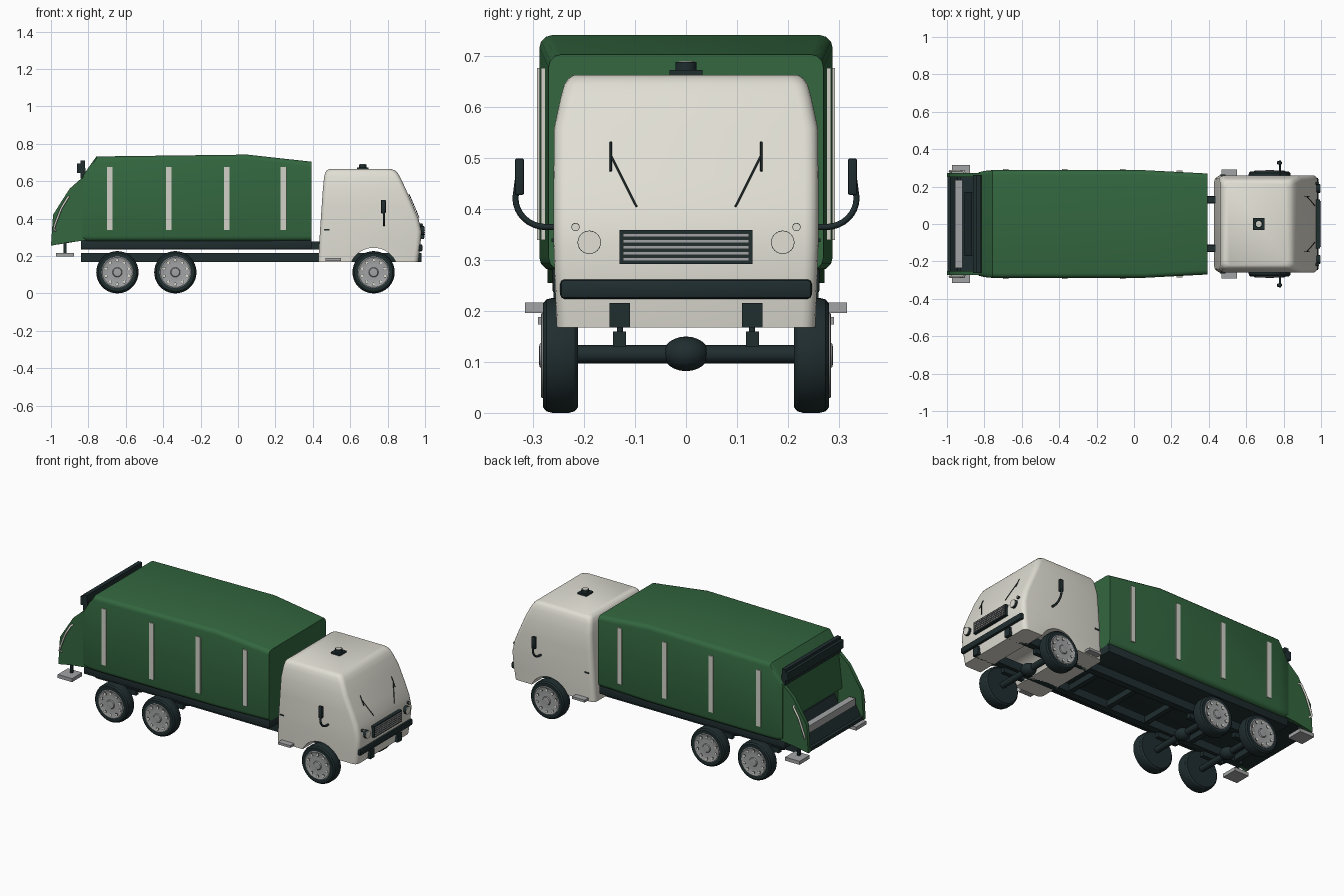
import bpy, bmesh, math
from mathutils import Vector, Matrix

if "Cube" in bpy.data.objects:
    bpy.data.objects.remove(bpy.data.objects["Cube"])


def mat(name, col):
    m = bpy.data.materials.new(name)
    m.diffuse_color = (*col, 1)
    m.use_nodes = True
    m.node_tree.nodes["Principled BSDF"].inputs["Base Color"].default_value = m.diffuse_color
    return m


GREEN = mat("body green", (0.033, 0.135, 0.050))
CREAM = mat("cab cream", (0.75, 0.735, 0.658))
DARK = mat("dark slate", (0.014, 0.026, 0.028))
STEEL = mat("steel grey", (0.365, 0.368, 0.375))
LIGHT = mat("light grey", (0.64, 0.64, 0.575))


def finish(name, bm, m):
    bmesh.ops.recalc_face_normals(bm, faces=bm.faces)
    me = bpy.data.meshes.new(name)
    bm.to_mesh(me)
    bm.free()
    me.materials.append(m)
    ob = bpy.data.objects.new(name, me)
    bpy.context.collection.objects.link(ob)
    return ob


def box(name, x, y, z, m, bevel=0):
    """Box from (min, max) ranges."""
    bm = bmesh.new()
    bmesh.ops.create_cube(bm, size=1)
    for v in bm.verts:
        v.co = [(r[0] + r[1]) / 2 + c * (r[1] - r[0]) for r, c in zip((x, y, z), v.co)]
    if bevel:
        bmesh.ops.bevel(bm, geom=bm.edges[:], offset=bevel, segments=2, affect='EDGES', profile=0.5)
    return finish(name, bm, m)


def loft(name, rings, m):
    """Skin closed rings and cap both ends."""
    bm = bmesh.new()
    vs = [[bm.verts.new(p) for p in r] for r in rings]
    n = len(vs[0])
    for a, b in zip(vs, vs[1:]):
        for i in range(n):
            bm.faces.new((a[i], a[(i + 1) % n], b[(i + 1) % n], b[i]))
    bm.faces.new(vs[0])
    bm.faces.new(vs[-1])
    return finish(name, bm, m)


def plate(name, pts, y0, y1, m):
    """Side profile (x, z) extruded across y."""
    return loft(name, [[(x, y, z) for x, z in pts] for y in (y0, y1)], m)


def round_rect(a0, a1, b0, b1, r, n=4):
    out = []
    for k, (ca, cb) in enumerate(((a1 - r, b1 - r), (a0 + r, b1 - r), (a0 + r, b0 + r), (a1 - r, b0 + r))):
        for i in range(n + 1):
            t = math.pi / 2 * (k + i / n)
            out.append((ca + r * math.cos(t), cb + r * math.sin(t)))
    return out


def rod(name, a, b, r, m, n=12):
    a, b = Vector(a), Vector(b)
    bm = bmesh.new()
    mx = Matrix.Translation((a + b) / 2) @ (b - a).to_track_quat('Z', 'Y').to_matrix().to_4x4()
    bmesh.ops.create_cone(bm, cap_ends=True, segments=n, radius1=r, radius2=r, depth=(b - a).length, matrix=mx)
    return finish(name, bm, m)


def pipe(name, pts, r, m):
    cu = bpy.data.curves.new(name, 'CURVE')
    cu.dimensions = '3D'
    cu.bevel_depth, cu.bevel_resolution, cu.use_fill_caps = r, 2, True
    sp = cu.splines.new('POLY')
    sp.points.add(len(pts) - 1)
    for p, c in zip(sp.points, pts):
        p.co = (*c, 1)
    cu.materials.append(m)
    ob = bpy.data.objects.new(name, cu)
    bpy.context.collection.objects.link(ob)


def lathe_y(name, prof, x, z, s, m, n=40):
    """Spin a (radius, y) profile about a line along y."""
    loft(name, [[(x + r * math.cos(2 * math.pi * i / n), s * y, z + r * math.sin(2 * math.pi * i / n))
                 for i in range(n)] for r, y in prof], m)


# Cab: horizontal rounded sections (z, rear x, front x, half width)
CAB = [(0.168, 0.429, 0.963, 0.254), (0.24, 0.433, 0.974, 0.257), (0.33, 0.438, 0.981, 0.260),
       (0.40, 0.443, 0.965, 0.260), (0.46, 0.447, 0.940, 0.260), (0.56, 0.454, 0.896, 0.259),
       (0.62, 0.460, 0.868, 0.246), (0.645, 0.466, 0.853, 0.239), (0.657, 0.474, 0.840, 0.231),
       (0.664, 0.486, 0.822, 0.220)]


def front_x(z):
    for a, b in zip(CAB, CAB[1:]):
        if a[0] <= z <= b[0]:
            return a[2] + (b[2] - a[2]) * (z - a[0]) / (b[0] - a[0])


cab = loft("cab", [[(x, y, z) for x, y in round_rect(x0, x1, -w, w, 0.027)] for z, x0, x1, w in CAB], CREAM)

# Wheel arch tunnel through the cab
cut = rod("arch_cutter", (0.725, -0.4, 0.113), (0.725, 0.4, 0.113), 0.131, CREAM, 48)
cut.hide_render = True
mod = cab.modifiers.new("arch", 'BOOLEAN')
mod.operation, mod.object, mod.solver = 'DIFFERENCE', cut, 'EXACT'
bpy.context.view_layer.objects.active = cab
bpy.ops.object.modifier_apply(modifier="arch")
bpy.data.objects.remove(cut)

# Beacon on the cab roof
box("beacon_base", (0.637, 0.697), (-0.032, 0.032), (0.66, 0.673), DARK)
rod("beacon", (0.667, 0, 0.67), (0.667, 0, 0.689), 0.021, DARK, 20)
rod("beacon_cap", (0.667, 0, 0.688), (0.667, 0, 0.691), 0.016, LIGHT, 16)

# Grille and bumper
box("grille", (0.95, 0.995), (-0.131, 0.131), (0.292, 0.359), DARK)
for i in range(5):
    z = 0.302 + i * 0.0118
    box("grille_slat", (0.98, 1.0), (-0.124, 0.124), (z - 0.0034, z + 0.0034), STEEL)
box("bumper", (0.945, 0.986), (-0.247, 0.247), (0.224, 0.262), DARK, 0.008)

# Container: cross sections (x, half width, bottom z, top z)
BODY = [(-0.832, 0.276, 0.285, 0.625), (-0.80, 0.284, 0.28, 0.672), (-0.757, 0.288, 0.28, 0.732),
        (0.05, 0.288, 0.28, 0.742), (0.393, 0.27, 0.28, 0.704)]
loft("container", [[(x, y, z) for y, z in round_rect(-w, w, b, t, 0.025, 3)] for x, w, b, t in BODY], GREEN)

# Chassis
box("deck", (-0.84, 0.393), (-0.262, 0.262), (0.236, 0.284), DARK, 0.004)
for x in (-0.80, -0.49, -0.18, 0.08, 0.34):
    box("cross_member", (x - 0.015, x + 0.015), (-0.13, 0.13), (0.175, 0.21), DARK)

# Axles with differential
for x in (0.725, -0.335, -0.645):
    rod("axle", (x, -0.22, 0.115), (x, 0.22, 0.115), 0.018, DARK, 16)
    bm = bmesh.new()
    bmesh.ops.create_uvsphere(bm, u_segments=20, v_segments=12, radius=1,
                              matrix=Matrix.Translation((x, 0, 0.116)) @ Matrix.Diagonal((0.042, 0.045, 0.034, 1)))
    finish("differential", bm, DARK)

# Tailgate hopper
SIDE = [(-0.815, 0.283), (-0.91, 0.272), (-1.0, 0.255), (-0.989, 0.42), (-0.945, 0.49), (-0.90, 0.56), (-0.815, 0.635)]
plate("hopper_floor", [(-0.82, 0.284), (-0.998, 0.256), (-0.998, 0.275), (-0.82, 0.30)], -0.255, 0.255, DARK)
plate("loading_panel", [(-0.985, 0.27), (-0.97, 0.27), (-0.925, 0.34), (-0.945, 0.345)], -0.25, 0.25, DARK)
box("loading_bar", (-0.957, -0.918), (-0.235, 0.235), (0.337, 0.38), STEEL)
plate("packer_panel", [(-0.82, 0.63), (-0.835, 0.63), (-0.86, 0.41), (-0.82, 0.38)], -0.255, 0.255, GREEN)
plate("packer_blade", [(-0.83, 0.41), (-0.868, 0.41), (-0.905, 0.33), (-0.85, 0.30)], -0.17, 0.17, DARK)
box("lift_bar_lower", (-0.842, -0.815), (-0.262, 0.262), (0.615, 0.67), DARK)
box("lift_bar", (-0.86, -0.818), (-0.262, 0.262), (0.645, 0.695), DARK)
box("lift_bar_top", (-0.843, -0.818), (-0.262, 0.262), (0.69, 0.71), DARK)

# Everything mirrored left and right
for s in (-1, 1):
    def ys(a, b):
        return tuple(sorted((s * a, s * b)))

    box("lower_rail", (-0.84, 0.982), ys(0.11, 0.15), (0.168, 0.216), DARK)
    box("upper_rail", (-0.84, 0.44), ys(0.112, 0.148), (0.236, 0.278), DARK)
    plate("hopper_side", SIDE, s * 0.25, s * 0.272, GREEN)
    for x in (-0.685, -0.37, -0.06, 0.243):
        w = 0.008 if x < 0.1 else 0
        box("side_rib", (x - 0.015, x + 0.015), ys(0.26, 0.285 + w), (0.34, 0.677), LIGHT)

    # Wheels
    for x in (0.725, -0.335, -0.645):
        lathe_y("tyre", [(0.085, 0.212), (0.102, 0.212), (0.11, 0.219), (0.113, 0.23), (0.113, 0.262),
                         (0.11, 0.274), (0.102, 0.281), (0.085, 0.281)], x, 0.113, s, DARK)
        lathe_y("rim", [(0.082, 0.214), (0.084, 0.283), (0.08, 0.285), (0.074, 0.282), (0.04, 0.283),
                        (0.026, 0.283), (0.022, 0.288), (0.008, 0.289)], x, 0.113, s, STEEL)
        for i in range(10):
            a = math.pi / 2 + i * math.pi / 5
            c = (x + 0.064 * math.cos(a), 0.113 + 0.064 * math.sin(a))
            rod("rim_hole_ring", (c[0], s * 0.278, c[1]), (c[0], s * 0.284, c[1]), 0.0088, DARK, 12)
            rod("rim_hole", (c[0], s * 0.278, c[1]), (c[0], s * 0.2848, c[1]), 0.0072, CREAM, 12)
        box("spring", (x - 0.07, x + 0.07), ys(0.118, 0.143), (0.13, 0.16), DARK)
        rod("spring_post", (x, s * 0.13, 0.12), (x, s * 0.13, 0.18), 0.006, DARK)

    # Mirror on curved arm
    arm = [(0.78, s * 0.25, 0.365)] + [(0.78, s * (0.275 + 0.06 * math.sin(t)), 0.422 - 0.057 * math.cos(t))
                                       for t in (i * math.pi / 16 for i in range(9))] + [(0.78, s * 0.33, 0.46)]
    pipe("mirror_arm", arm, 0.006, DARK)
    box("mirror", (0.765, 0.79), ys(0.318, 0.336), (0.428, 0.50), DARK, 0.004)

    # Wipers, resting just above the windscreen
    def on_glass(y, z):
        return (front_x(z) + 0.005, s * y, z)
    pipe("wiper_arm", [on_glass(0.097, 0.405), on_glass(0.125, 0.46), on_glass(0.148, 0.507)], 0.002, DARK)
    pipe("wiper_blade", [on_glass(0.148, 0.475), on_glass(0.148, 0.532)], 0.0022, DARK)

    # Lamps
    for name, y, z, r, x in (("headlight", 0.19, 0.335, 0.023, 0.994), ("side_lamp", 0.217, 0.365, 0.008, 0.986)):
        rod(name + "_rim", (0.94, s * y, z), (x, s * y, z), r, DARK, 24)
        rod(name, (0.95, s * y, z), (x + 0.002, s * y, z), r - 0.001, CREAM, 24)

    # Handles, steps and grab rails
    box("door_handle", (0.46, 0.488), ys(0.25, 0.264), (0.336, 0.343), DARK)
    box("cab_step", (0.468, 0.55), ys(0.22, 0.291), (0.174, 0.188), STEEL)
    box("rear_step", (-0.973, -0.878), ys(0.22, 0.316), (0.196, 0.217), STEEL)
    box("rear_step_post", (-0.932, -0.918), ys(0.245, 0.26), (0.21, 0.285), DARK)
    pipe("grab_rail", [(-0.905, s * 0.268, 0.515), (-0.91, s * 0.283, 0.512), (-0.945, s * 0.283, 0.455),
                       (-0.978, s * 0.283, 0.37), (-0.985, s * 0.283, 0.345), (-0.975, s * 0.268, 0.335)], 0.006, LIGHT)

# Smooth curved parts, keep edges crisp
bpy.ops.object.select_all(action='DESELECT')
for ob in bpy.data.objects:
    if ob.type == 'MESH':
        ob.select_set(True)
        bpy.context.view_layer.objects.active = ob
bpy.ops.object.shade_smooth_by_angle(angle=math.radians(32))
